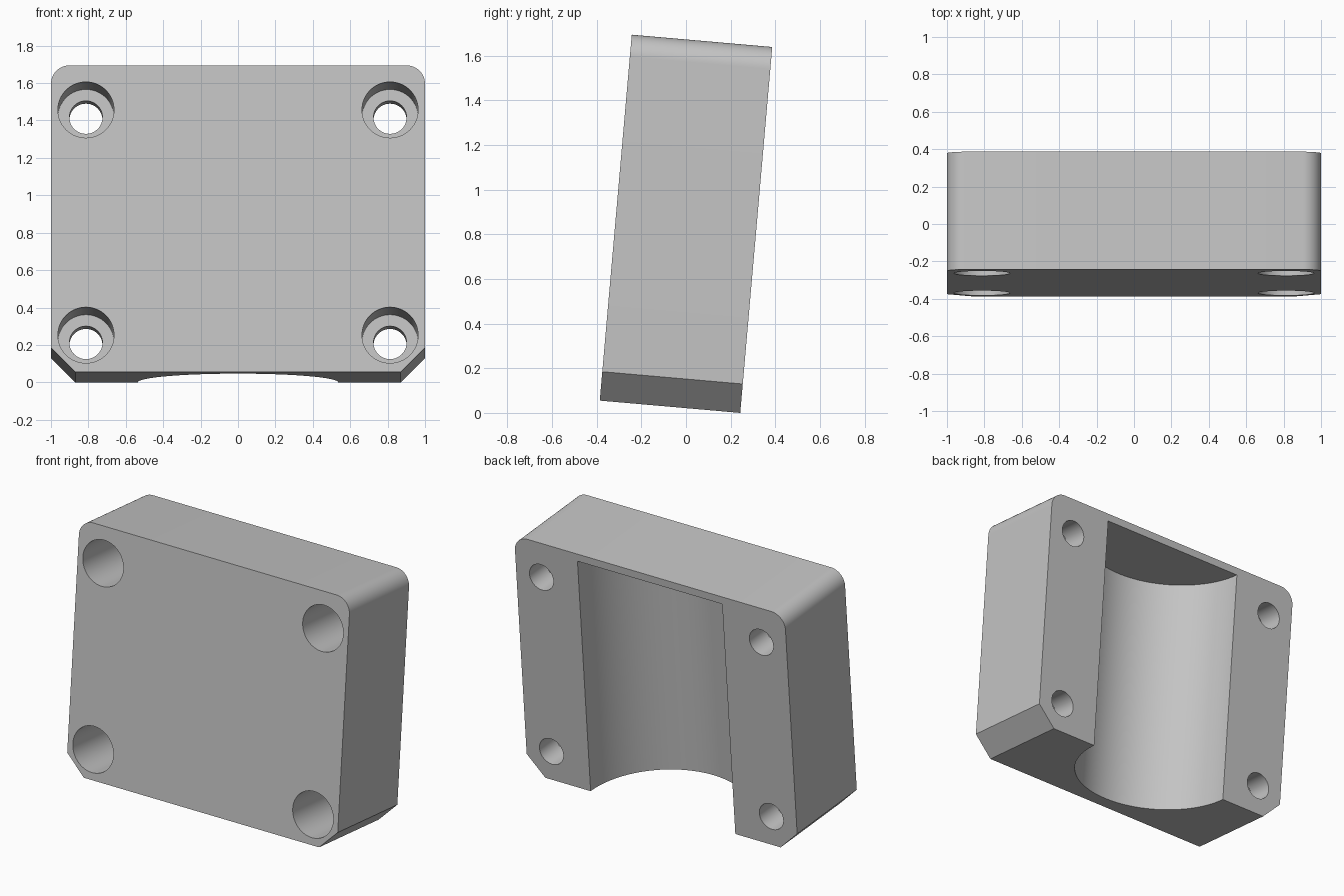
import bpy, bmesh, math
from mathutils import Matrix

cube = bpy.data.objects.get("Cube")
if cube:
    bpy.data.objects.remove(cube, do_unlink=True)

HALF_H = 0.823      # half height
HALF_T = 0.316      # half thickness
CHAMFER = 0.13
FILLET = 0.1
WALL = 0.05         # wall above the cavity
TILT = math.radians(-5)

grey = bpy.data.materials.new("plain grey")
grey.use_nodes = True
grey.diffuse_color = (0.55, 0.55, 0.55, 1)
grey.node_tree.nodes["Principled BSDF"].inputs["Base Color"].default_value = (0.55, 0.55, 0.55, 1)


def make_object(name, bm):
    bmesh.ops.recalc_face_normals(bm, faces=bm.faces)
    mesh = bpy.data.meshes.new(name)
    bm.to_mesh(mesh)
    bm.free()
    mesh.materials.append(grey)
    obj = bpy.data.objects.new(name, mesh)
    bpy.context.collection.objects.link(obj)
    return obj


def cylinder(name, radius, length, matrix, sides):
    bm = bmesh.new()
    bmesh.ops.create_cone(bm, cap_ends=True, segments=sides, radius1=radius,
                          radius2=radius, depth=length, matrix=matrix)
    return make_object(name, bm)


# Block outline: chamfered lower corners, rounded upper corners
right = [(1 - CHAMFER, -HALF_H), (1, -HALF_H + CHAMFER)]
for i in range(13):
    a = math.pi / 2 * i / 12
    right.append((1 - FILLET + FILLET * math.cos(a), HALF_H - FILLET + FILLET * math.sin(a)))
outline = right + [(-x, z) for x, z in reversed(right)]

bm = bmesh.new()
face = bm.faces.new([bm.verts.new((x, -HALF_T, z)) for x, z in outline])
extruded = bmesh.ops.extrude_face_region(bm, geom=[face])["geom"]
bmesh.ops.translate(bm, vec=(0, 2 * HALF_T, 0),
                    verts=[v for v in extruded if isinstance(v, bmesh.types.BMVert)])
block = make_object("mounting_block", bm)

# Half-round cavity, open at the back and the bottom
top, bottom = HALF_H - WALL, -HALF_H - 0.2
cutters = [cylinder("cavity_cutter", 0.535, top - bottom,
                    Matrix.Translation((0, HALF_T, (top + bottom) / 2)), 128)]

# Four counterbored screw holes, bored from front to back
lie = Matrix.Rotation(math.pi / 2, 4, 'X')
BORE_DEPTH = 0.46
for x in (-0.813, 0.813):
    for z in (-0.625, 0.584):
        cutters.append(cylinder("counterbore_cutter", 0.15, 2 * BORE_DEPTH,
                                Matrix.Translation((x, -HALF_T, z)) @ lie, 64))
        cutters.append(cylinder("screw_hole_cutter", 0.0885, 1,
                                Matrix.Translation((x, 0, z)) @ lie, 48))

# Cut the block and discard the cutters
bpy.ops.object.select_all(action='DESELECT')
block.select_set(True)
bpy.context.view_layer.objects.active = block
for cutter in cutters:
    cutter.hide_render = True
    mod = block.modifiers.new("cut", 'BOOLEAN')
    mod.operation = 'DIFFERENCE'
    mod.solver = 'EXACT'
    mod.object = cutter
    bpy.ops.object.modifier_apply(modifier=mod.name)
    bpy.data.objects.remove(cutter, do_unlink=True)

bpy.ops.object.shade_smooth_by_angle(angle=math.radians(30))

# Lean the block back and rest it on the ground
block.data.transform(Matrix.Rotation(TILT, 4, 'X'))
lowest = min(v.co.z for v in block.data.vertices)
block.data.transform(Matrix.Translation((0, 0, -lowest)))
